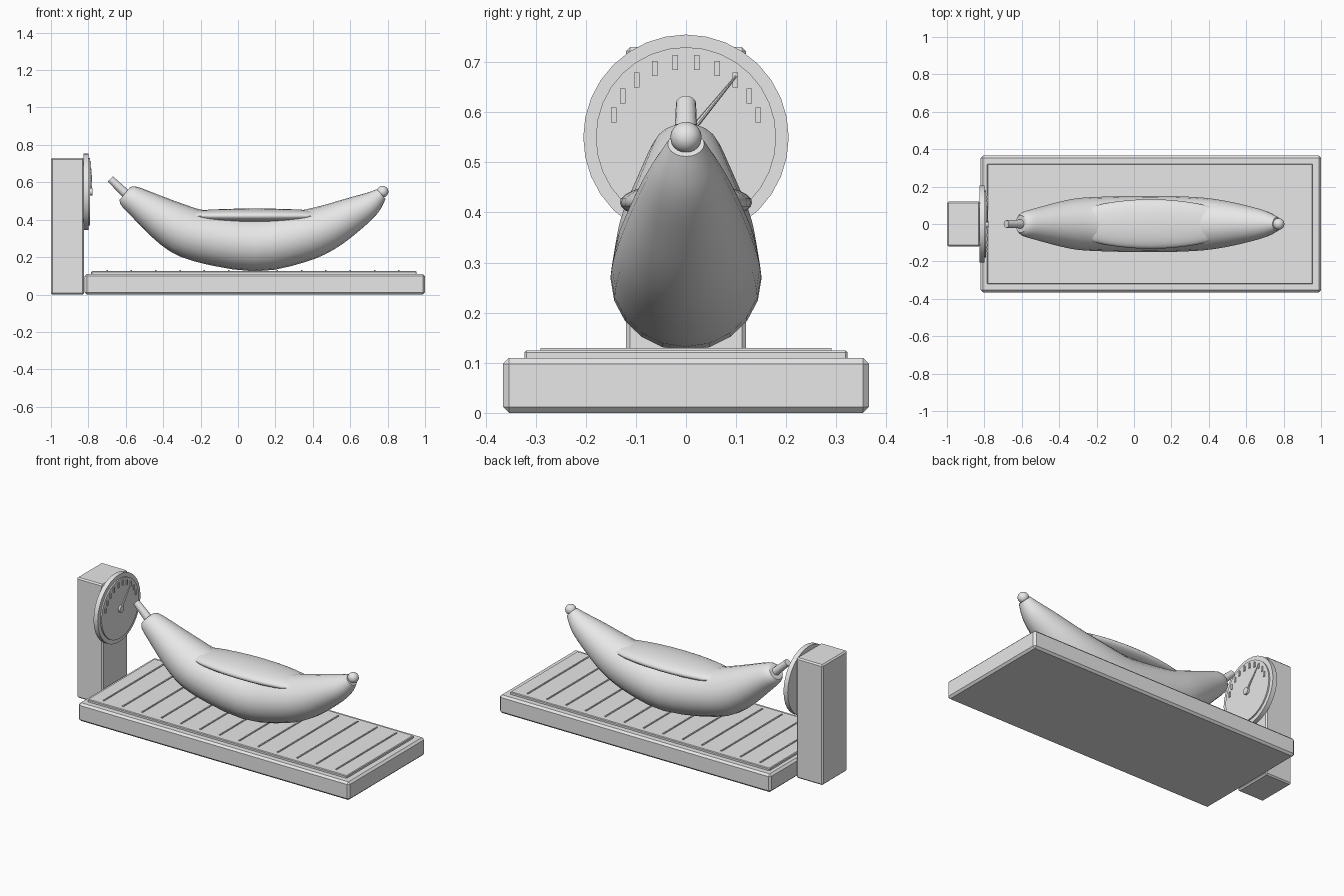
import bpy, bmesh, math
from mathutils import Vector, Matrix

if "Cube" in bpy.data.objects:
    bpy.data.objects.remove(bpy.data.objects["Cube"])

grey = bpy.data.materials.new("light_grey")
grey.diffuse_color = (0.8, 0.8, 0.8, 1)
grey.use_nodes = True
grey.node_tree.nodes["Principled BSDF"].inputs["Base Color"].default_value = grey.diffuse_color


def finish(name, bm, smooth=False):
    bmesh.ops.recalc_face_normals(bm, faces=bm.faces)
    mesh = bpy.data.meshes.new(name)
    bm.to_mesh(mesh)
    bm.free()
    mesh.materials.append(grey)
    ob = bpy.data.objects.new(name, mesh)
    bpy.context.collection.objects.link(ob)
    if smooth:
        bpy.ops.object.select_all(action='DESELECT')
        ob.select_set(True)
        bpy.context.view_layer.objects.active = ob
        bpy.ops.object.shade_smooth_by_angle(angle=math.radians(40))
    return ob


def box(name, x0, x1, y0, y1, z0, z1, bevel=0.0):
    bm = bmesh.new()
    bmesh.ops.create_cube(bm, size=1)
    for v in bm.verts:
        v.co = ((x0 + x1) / 2 + v.co.x * (x1 - x0),
                (y0 + y1) / 2 + v.co.y * (y1 - y0),
                (z0 + z1) / 2 + v.co.z * (z1 - z0))
    if bevel:
        bmesh.ops.bevel(bm, geom=bm.edges[:], offset=bevel, segments=1,
                        affect='EDGES', profile=0.5)
    return finish(name, bm)


def rod(name, a, b, r0, r1, sides=32):
    a, b = Vector(a), Vector(b)
    bm = bmesh.new()
    rot = (b - a).to_track_quat('Z', 'Y').to_matrix().to_4x4()
    bmesh.ops.create_cone(bm, cap_ends=True, segments=sides, radius1=r0, radius2=r1,
                          depth=(b - a).length,
                          matrix=Matrix.Translation((a + b) / 2) @ rot)
    return finish(name, bm, True)


def ball(name, centre, size):
    bm = bmesh.new()
    bmesh.ops.create_uvsphere(bm, u_segments=32, v_segments=16, radius=1,
                              matrix=Matrix.Translation(centre) @ Matrix.Diagonal((*size, 1)))
    return finish(name, bm, True)


# Scale platform, tray and thin ridges
box("base", -0.82, 1.0, -0.365, 0.365, 0, 0.11, 0.012)
box("tray", -0.785, 0.955, -0.322, 0.322, 0.10, 0.125, 0.004)
for i in range(13):
    x = -0.70 + i * 0.13
    box("tray_ridge", x - 0.004, x + 0.004, -0.29, 0.29, 0.12, 0.13)

# Column with round dial
box("column", -1.0, -0.823, -0.12, 0.12, 0, 0.73, 0.008)
rod("dial_rim", (-0.826, 0, 0.55), (-0.798, 0, 0.55), 0.205, 0.205)
rod("dial_face", (-0.80, 0, 0.55), (-0.79, 0, 0.55), 0.18, 0.18)
rod("dial_hub", (-0.79, 0, 0.55), (-0.778, 0, 0.55), 0.02, 0.02, 16)
for i in range(10):
    a = math.radians(17 + i * 146 / 9)
    y, z = 0.151 * math.cos(a), 0.55 + 0.151 * math.sin(a)
    box("dial_tick", -0.792, -0.785, y - 0.0055, y + 0.0055, z - 0.015, z + 0.015)
rod("dial_needle", (-0.785, 0, 0.55), (-0.785, 0.1, 0.672), 0.006, 0.002, 8)

# Fruit body: centre line x, z and radius, smoothed into a swept tube
keys = [Vector(k) for k in (
    (-0.605, 0.54, 0.045), (-0.585, 0.525, 0.064), (-0.52, 0.483, 0.083),
    (-0.35, 0.374, 0.125), (-0.207, 0.314, 0.139), (0.09, 0.269, 0.145),
    (0.318, 0.306, 0.139), (0.46, 0.352, 0.124), (0.59, 0.417, 0.098),
    (0.70, 0.480, 0.068), (0.765, 0.537, 0.035))]


def spline(p0, p1, p2, p3, t):
    return 0.5 * (2 * p1 + (p2 - p0) * t + (2 * p0 - 5 * p1 + 4 * p2 - p3) * t * t
                  + (3 * p1 - p0 - 3 * p2 + p3) * t ** 3)


path = []
for i in range(len(keys) - 1):
    p = [keys[max(0, min(len(keys) - 1, i + j))] for j in (-1, 0, 1, 2)]
    path += [spline(*p, s / 3) for s in range(3)]
path.append(keys[-1])

SIDES = 20
bm = bmesh.new()
rings = []
for i, p in enumerate(path):
    d = path[min(i + 1, len(path) - 1)] - path[max(i - 1, 0)]
    n = Vector((-d.y, 0, d.x)).normalized()
    c = Vector((p.x, 0, p.y))
    rings.append([bm.verts.new(c + p.z * (n * math.sin(t) + Vector((0, 1.04 * math.cos(t), 0))))
                  for t in (2 * math.pi * k / SIDES for k in range(SIDES))])
for a, b in zip(rings, rings[1:]):
    for k in range(SIDES):
        j = (k + 1) % SIDES
        bm.faces.new((a[k], a[j], b[j], b[k]))
bm.faces.new(rings[0])
bm.faces.new(rings[-1])
finish("fruit_body", bm, True)

# Lens-shaped top piece, stem and tip
ball("fruit_top", (0.09, 0, 0.42), (0.45, 0.132, 0.04))
rod("fruit_stem", (-0.59, 0, 0.53), (-0.683, 0, 0.618), 0.024, 0.02, 16)
ball("fruit_tip", (0.773, 0, 0.55), (0.031, 0.031, 0.031))
